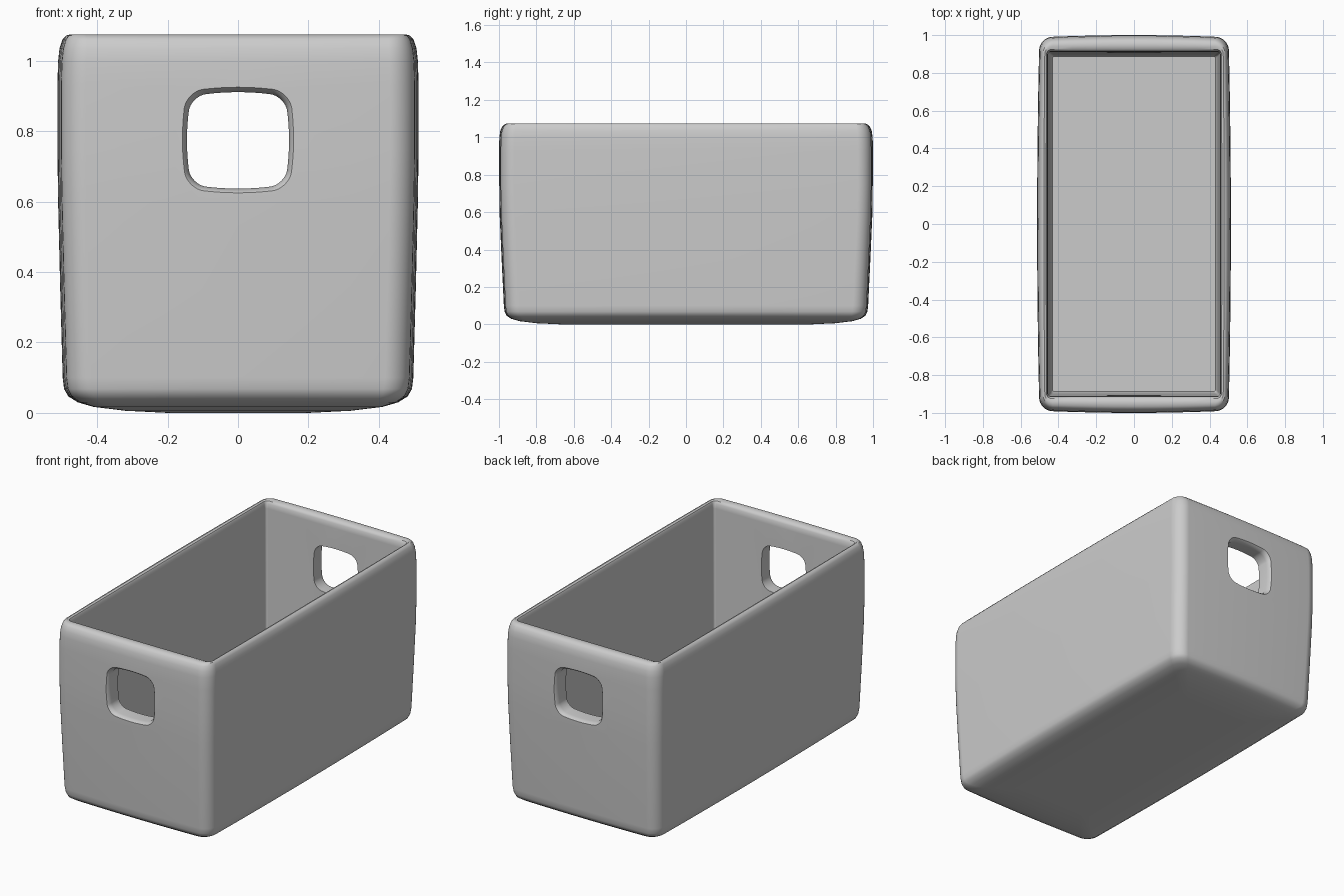
import bpy, bmesh, math
from mathutils import Vector

cube = bpy.data.objects.get("Cube")
if cube:
    bpy.data.objects.remove(cube, do_unlink=True)

grey = bpy.data.materials.new("light grey plastic")
grey.use_nodes = True
colour = (0.6, 0.6, 0.6, 1.0)
grey.diffuse_color = colour
grey.node_tree.nodes["Principled BSDF"].inputs["Base Color"].default_value = colour


def outline(a, b, r, bow=0.0, side=8, corner=8):
    """Rounded rectangle of half sizes a, b whose sides bulge gently by bow."""
    pts = []
    corners = [(1, 1, 0), (-1, 1, 90), (-1, -1, 180), (1, -1, 270)]
    arcs = []
    for sx, sy, start in corners:
        arc = []
        for i in range(corner + 1):
            t = math.radians(start + 90 * i / corner)
            arc.append(Vector((sx * (a - r) + r * math.cos(t), sy * (b - r) + r * math.sin(t))))
        arcs.append(arc)
    for k in range(4):
        pts += arcs[k]
        p, q = arcs[k][-1], arcs[(k + 1) % 4][0]
        pts += [p.lerp(q, i / side) for i in range(1, side)]
    # pull the points near the corners inwards so the middle of each side bulges
    return [(x - bow * x / a * (y / b) ** 2, y - bow * y / b * (x / a) ** 2) for x, y in pts]


def loft(name, rings):
    """Closed solid through a list of equal-length point rings."""
    bm = bmesh.new()
    loops = [[bm.verts.new(p) for p in ring] for ring in rings]
    n = len(loops[0])
    for lo, hi in zip(loops, loops[1:]):
        for i in range(n):
            bm.faces.new((lo[i], lo[(i + 1) % n], hi[(i + 1) % n], hi[i]))
    bm.faces.new(loops[0][::-1])
    bm.faces.new(loops[-1])
    bmesh.ops.recalc_face_normals(bm, faces=bm.faces)
    mesh = bpy.data.meshes.new(name)
    bm.to_mesh(mesh)
    bm.free()
    mesh.materials.append(grey)
    obj = bpy.data.objects.new(name, mesh)
    bpy.context.collection.objects.link(obj)
    return obj


# Crate wall section: half width, half length, corner radius, bulge, height
section = [
    (0.20, 0.67, 0.03, 0.0, 0.0),
    (0.32, 0.80, 0.04, 0.0, 0.006),
    (0.41, 0.89, 0.05, 0.004, 0.017),
    (0.455, 0.935, 0.06, 0.008, 0.03),
    (0.482, 0.96, 0.065, 0.01, 0.047),
    (0.494, 0.970, 0.07, 0.012, 0.068),
    (0.498, 0.974, 0.07, 0.012, 0.10),
    (0.505, 0.986, 0.07, 0.012, 0.35),
    (0.511, 0.997, 0.07, 0.012, 0.60),
    (0.513, 1.000, 0.07, 0.012, 0.75),
    (0.513, 1.000, 0.07, 0.012, 0.93),
    (0.511, 0.998, 0.07, 0.012, 1.00),
    (0.507, 0.993, 0.068, 0.012, 1.035),
    (0.499, 0.982, 0.062, 0.011, 1.06),
    (0.488, 0.966, 0.052, 0.008, 1.072),
    (0.477, 0.945, 0.04, 0.005, 1.075),
    (0.465, 0.925, 0.025, 0.002, 1.070),
    (0.458, 0.914, 0.015, 0.0, 1.058),
    (0.455, 0.910, 0.012, 0.0, 1.03),
    (0.445, 0.900, 0.012, 0.0, 0.10),
    (0.432, 0.888, 0.012, 0.0, 0.07),
]
crate = loft("crate", [[(x, y, z) for x, y in outline(a, b, r, bow)]
                       for a, b, r, bow, z in section])

# Hand holes through both ends, flared softly at the outer faces
flare = [(1.03, 0.04), (1.0, 0.014), (0.99, 0.006), (0.972, 0.0)]
steps = flare + [(-y, g) for y, g in reversed(flare)]
cutter = loft("hand_hole_cutter", [
    [(x, y, 0.774 + z) for x, z in outline(0.145 + g, 0.137 + g, 0.045 + g / 2, 0.012)]
    for y, g in steps])
cutter.hide_render = True

cut = crate.modifiers.new("hand_holes", "BOOLEAN")
cut.operation = "DIFFERENCE"
cut.solver = "EXACT"
cut.object = cutter
bpy.ops.object.select_all(action="DESELECT")
crate.select_set(True)
bpy.context.view_layer.objects.active = crate
bpy.ops.object.modifier_apply(modifier=cut.name)
bpy.data.objects.remove(cutter, do_unlink=True)

# Smooth shell with crisp creases
bpy.ops.object.shade_smooth_by_angle(angle=math.radians(35))
weighted = crate.modifiers.new("even_shading", "WEIGHTED_NORMAL")
weighted.keep_sharp = True
